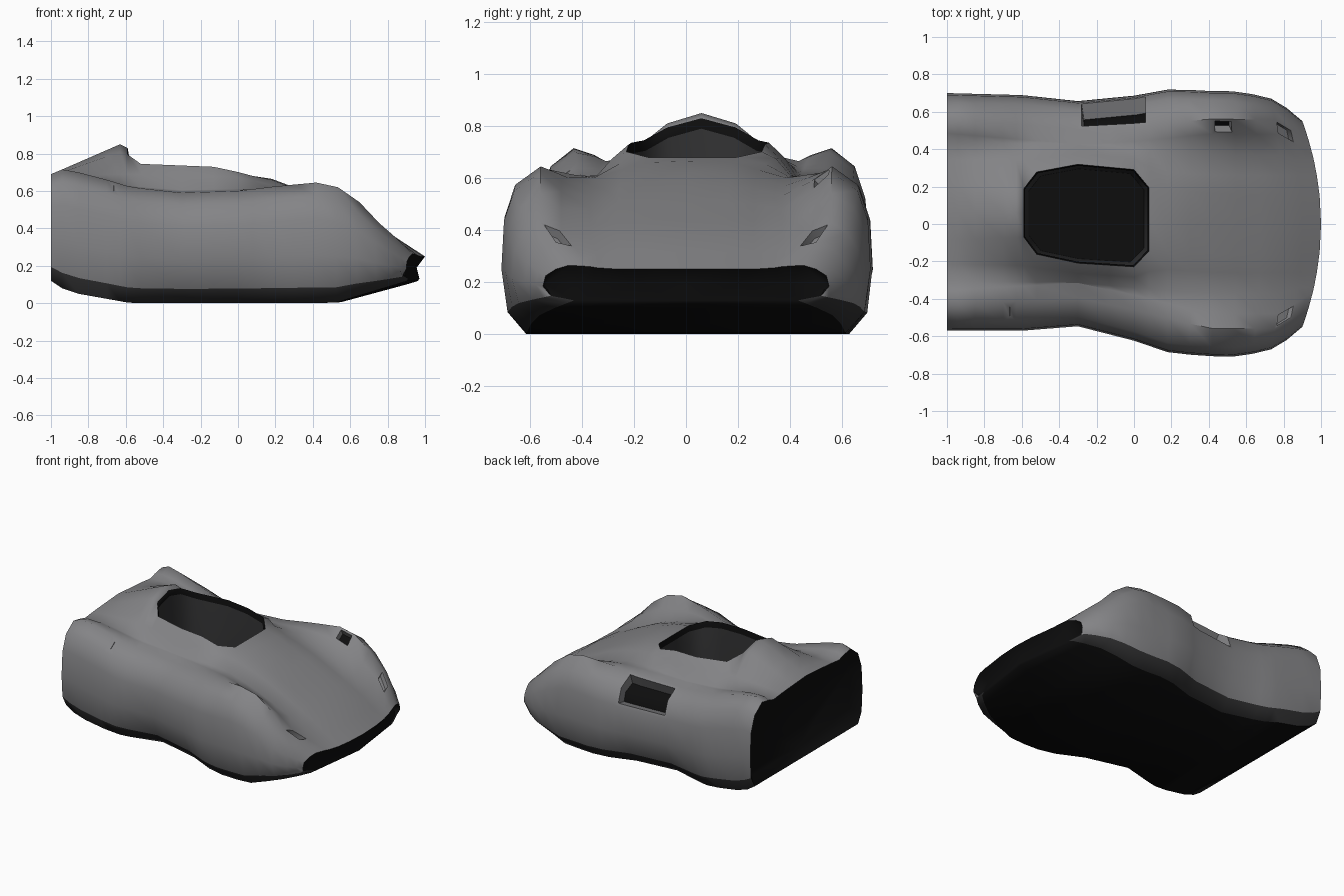
import bpy, bmesh

if "Cube" in bpy.data.objects:
    bpy.data.objects.remove(bpy.data.objects["Cube"])

def curve(*keys):
    """Piecewise linear function through (x, value) keys."""
    def f(x):
        for (a, p), (b, q) in zip(keys, keys[1:]):
            if x <= b:
                return p + (q - p) * (x - a) / (b - a)
        return keys[-1][1]
    return f

# Guide curves along the car length
center = curve((-1, .065), (-.3, .055), (.2, .015), (.45, 0), (1, 0))
width = curve((-1, .635), (-.6, .63), (-.3, .602), (0, .655), (.2, .707), (.6, .71), (.8, .67), (.9, .62), (1, .55))
floor_z = curve((-1, .12), (-.94, .08), (-.85, .05), (-.57, 0), (.53, 0), (.9, .1), (1, .13))
floor_inset = curve((-1, .05), (-.7, .06), (-.3, .13), (0, .13), (.3, .09), (.7, .1), (1, .12))
sill_inset = curve((-1, .01), (-.7, .015), (-.3, .06), (0, .06), (.3, .02), (1, .03))
fender_y = curve((-1, .5), (-.3, .45), (0, .49), (.4, .56), (.8, .56), (1, .45))
fender_z = curve((-1, .69), (-.94, .715), (-.8, .69), (-.57, .62), (-.3, .59), (0, .6), (.2, .625), (.42, .645),
                 (.55, .62), (.68, .54), (.8, .43), (.9, .35), (1, .265))
valley_z = curve((-1, .66), (-.85, .665), (-.57, .625), (-.3, .605), (0, .61), (.2, .6), (.4, .54), (.6, .46),
                 (.8, .37), (.9, .31), (1, .255))
center_z = curve((-1, .69), (-.94, .715), (-.63, .85), (-.59, .83), (-.5, .76), (-.1, .72), (.08, .68), (.18, .665),
                 (.3, .62), (.45, .555), (.6, .48), (.8, .38), (.9, .315), (1, .25))
rim_y = curve((-1, .15), (-.59, .13), (-.52, .22), (-.35, .265), (0, .26), (.08, .17), (1, .15))
rim_z = curve((-1, .68), (-.94, .7), (-.63, .81), (-.59, .795), (-.52, .745), (-.1, .728), (.08, .68), (.18, .66),
              (.3, .615), (.45, .555), (.6, .48), (.8, .38), (.9, .315), (1, .25))
outer_y = curve((-1, .28), (-.6, .28), (-.35, .32), (0, .315), (.12, .26), (1, .26))
outer_z = curve((-1, .67), (-.8, .685), (-.6, .69), (-.4, .685), (0, .675), (.15, .64), (.3, .6), (.45, .55),
                (.6, .475), (.8, .375), (.9, .31), (1, .25))

STATIONS = [-1, -.94, -.85, -.7, -.63, -.59, -.52, -.3, -.13, 0, .08, .18, .3, .42, .55, .68, .8, .9, .96, 1]
N = 22
GREY, DARK, SHADE = 0, 1, 2

def half_section(x):
    """Offsets and heights from floor centre, round the flank, to the top centre."""
    w, b, fy, fz, vz = width(x), floor_z(x), fender_y(x), fender_z(x), valley_z(x)
    h = fz - b
    return [(0, b), (w - floor_inset(x), b), (w - sill_inset(x), b + .13 * h), (w, b + .4 * h),
            (w - .01, b + .7 * h), (w - .05, b + .89 * h), (fy, fz), (fy - .08, .5 * fz + .5 * vz),
            (.37 if x < .9 else .34, vz), (outer_y(x), outer_z(x)), (rim_y(x), rim_z(x)), (0, center_z(x))]

# Body shell: loft of sections, bowed back at the nose
bm = bmesh.new()
rings = []
for x in STATIONS:
    half = half_section(x)
    full = half + [(-d, z) for d, z in half[-2:0:-1]]
    bow = .1 * max(0, (x - .4) / .6)
    rings.append([bm.verts.new((x - bow * (d / width(x)) ** 2, center(x) + d, z)) for d, z in full])
cell = {}
for i in range(len(rings) - 1):
    for j in range(N):
        k = (j + 1) % N
        f = cell[i, j] = bm.faces.new((rings[i][j], rings[i][k], rings[i + 1][k], rings[i + 1][j]))
        f.material_index = DARK if j in (0, 21) else SHADE if j in (1, 20) else GREY

# Nose mouth: upper and lower lips joined through a recessed line
nose = rings[-1]
for v in nose[20:] + nose[:3]:
    v.co.x -= .03
mouth = [bm.verts.new((.955 - .1 * (y / .55) ** 2, y, .19)) for y in (.54, .4, .2, 0, -.2, -.4, -.54)]

def stitch(strip, row):
    i = j = 0
    while i < len(strip) - 1 or j < len(row) - 1:
        if j == len(row) - 1 or (i < len(strip) - 1 and
                abs(strip[i + 1].co.y - row[j].co.y) < abs(row[j + 1].co.y - strip[i].co.y)):
            f = bm.faces.new((strip[i], strip[i + 1], row[j]))
            i += 1
        else:
            f = bm.faces.new((strip[i], row[j + 1], row[j]))
            j += 1
        f.material_index = DARK
stitch(nose[3:20], mouth)
stitch(nose[19:] + nose[:4], mouth[::-1])

def extrude_rim(edges, move, mat=DARK):
    """Extrude an open rim, move the new points, and return the new outline edges."""
    geom = bmesh.ops.extrude_edge_only(bm, edges=edges)['geom']
    for v in geom:
        if isinstance(v, bmesh.types.BMVert):
            move(v.co)
    for f in geom:
        if isinstance(f, bmesh.types.BMFace):
            f.material_index = mat
    return [e for e in geom if isinstance(e, bmesh.types.BMEdge) and e.is_boundary]

def cap(edges):
    for f in bmesh.ops.contextual_create(bm, geom=edges)['faces']:
        f.material_index = DARK

# Recessed tail panel
def tail(co):
    co.x += .06
    co.y += (.065 - co.y) * .1
    co.z += (.4 - co.z) * .14
ring = set(rings[0])
cap(extrude_rim([e for e in bm.edges if e.is_boundary and all(v in ring for v in e.verts)], tail))

# Cockpit tub
opening = [cell[i, j] for i in range(5, 10) for j in (10, 11)]
around = set(v for f in opening for v in f.verts)
bmesh.ops.delete(bm, geom=opening, context='FACES')
def lip(co):
    co.z -= .04
    co.x += (-.25 - co.x) * .02
    co.y += (.05 - co.y) * .03
def tub(co):
    co.z = .2
    co.x += (-.25 - co.x) * .06
    co.y += (.05 - co.y) * .06
edges = [e for e in bm.edges if e.is_boundary and all(v in around for v in e.verts)]
cap(extrude_rim(extrude_rim(edges, lip), tub, SHADE))
bmesh.ops.recalc_face_normals(bm, faces=bm.faces[:])

# Headlight pits, fender vent and fuel slot
def pit(faces, thickness, depth, mat):
    bmesh.ops.inset_region(bm, faces=faces, thickness=thickness, use_even_offset=True)
    bmesh.ops.inset_region(bm, faces=faces, thickness=.004, depth=depth, use_even_offset=True)
    for f in faces:
        f.material_index = mat
for j in (6, 15):
    pit([cell[16, j]], .008, -.035, GREY)
pit([cell[13, 6]], .015, -.05, DARK)
pit([cell[3, 16]], .035, -.02, DARK)

# Side intake on the far flank
pit([cell[i, j] for i in (7, 8, 9) for j in (4, 5)], .02, -.09, DARK)

# Finished car body with paint and dark trim
mesh = bpy.data.meshes.new("car_body")
bm.to_mesh(mesh)
bm.free()
for name, c in (("grey_paint", .23), ("dark_trim", .004), ("shaded_trim", .03)):
    m = bpy.data.materials.new(name)
    m.diffuse_color = (c, c, c * 1.04, 1)
    m.use_nodes = True
    m.node_tree.nodes["Principled BSDF"].inputs["Base Color"].default_value = m.diffuse_color
    mesh.materials.append(m)
body = bpy.data.objects.new("car_body", mesh)
bpy.context.collection.objects.link(body)
bpy.context.view_layer.objects.active = body
body.select_set(True)
bpy.ops.object.shade_smooth_by_angle(angle=1.05)
